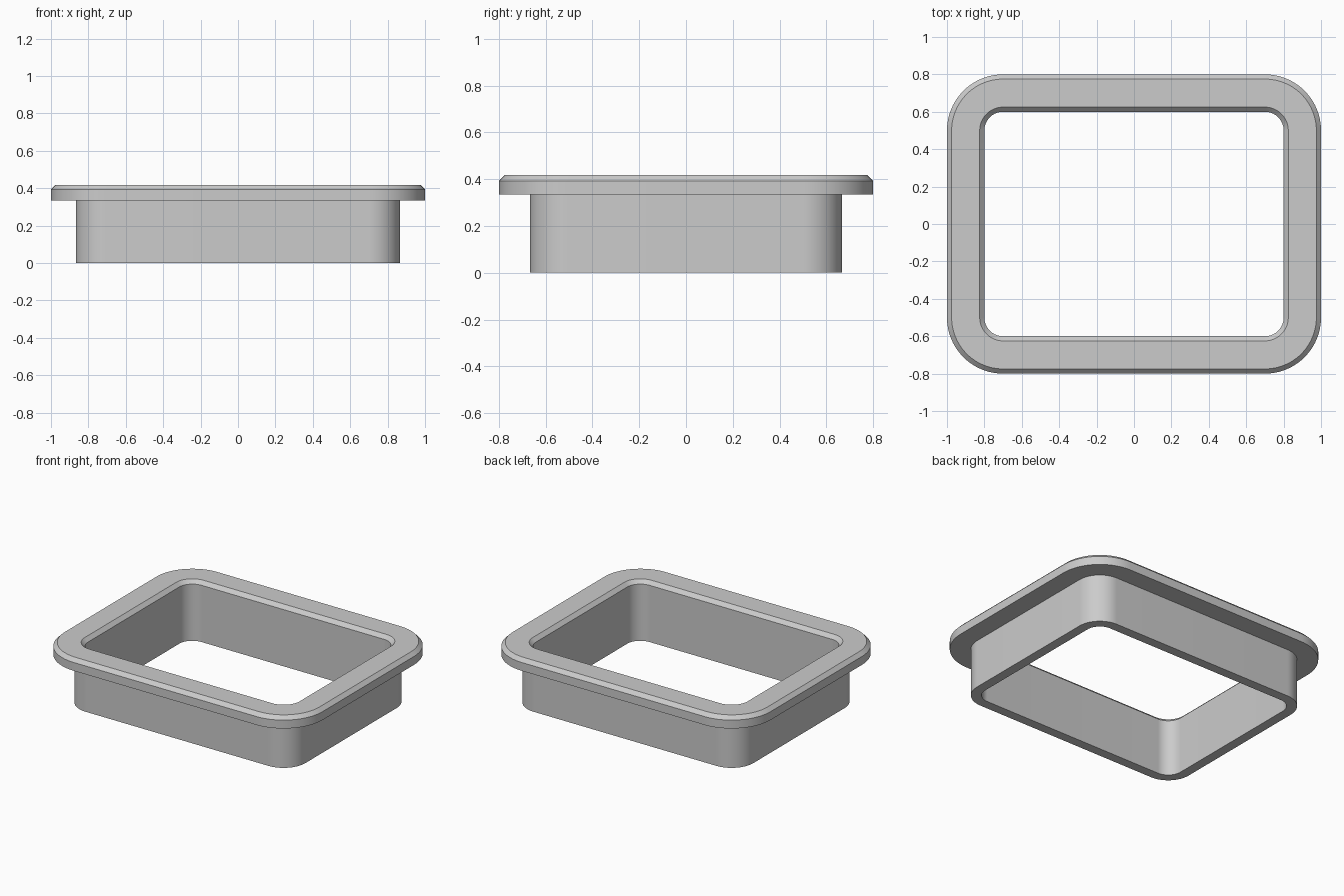
import bpy, bmesh, math

if "Cube" in bpy.data.objects:
    bpy.data.objects.remove(bpy.data.objects["Cube"])

# Corner arc centres shared by every ring of the frame
CORNER_X, CORNER_Y = 0.7, 0.5
ARC_STEPS = 24

grey = bpy.data.materials.new("light grey")
grey.use_nodes = True
colour = (0.6, 0.6, 0.6, 1)
grey.diffuse_color = colour
grey.node_tree.nodes["Principled BSDF"].inputs["Base Color"].default_value = colour


def rounded_ring(bm, radius, z):
    """Rounded rectangle whose corners have the given radius."""
    verts = []
    for quarter, (sx, sy) in enumerate([(1, 1), (-1, 1), (-1, -1), (1, -1)]):
        for i in range(ARC_STEPS + 1):
            a = math.pi / 2 * (quarter + i / ARC_STEPS)
            verts.append(bm.verts.new((sx * CORNER_X + radius * math.cos(a),
                                       sy * CORNER_Y + radius * math.sin(a), z)))
    return verts


def sweep_frame(name, section):
    """Closed (radius, height) section swept round the rounded rectangle."""
    bm = bmesh.new()
    rings = [rounded_ring(bm, r, z) for r, z in section]
    for k, lower in enumerate(rings):
        upper = rings[(k + 1) % len(rings)]
        for i in range(len(lower)):
            j = (i + 1) % len(lower)
            bm.faces.new((lower[i], lower[j], upper[j], upper[i]))
    bmesh.ops.recalc_face_normals(bm, faces=bm.faces)
    mesh = bpy.data.meshes.new(name)
    bm.to_mesh(mesh)
    bm.free()
    mesh.materials.append(grey)
    obj = bpy.data.objects.new(name, mesh)
    bpy.context.collection.objects.link(obj)
    bpy.ops.object.select_all(action="DESELECT")
    obj.select_set(True)
    bpy.context.view_layer.objects.active = obj
    bpy.ops.object.shade_smooth_by_angle(angle=math.radians(30))
    return obj


# Thin collar below a wide flange, both top edges chamfered
sweep_frame("flanged_frame", [
    (0.1, 0), (0.167, 0),              # collar foot
    (0.167, 0.335), (0.3, 0.335),      # flange underside
    (0.3, 0.393), (0.275, 0.418),      # outer chamfer
    (0.125, 0.418), (0.1, 0.393),      # inner chamfer
])
